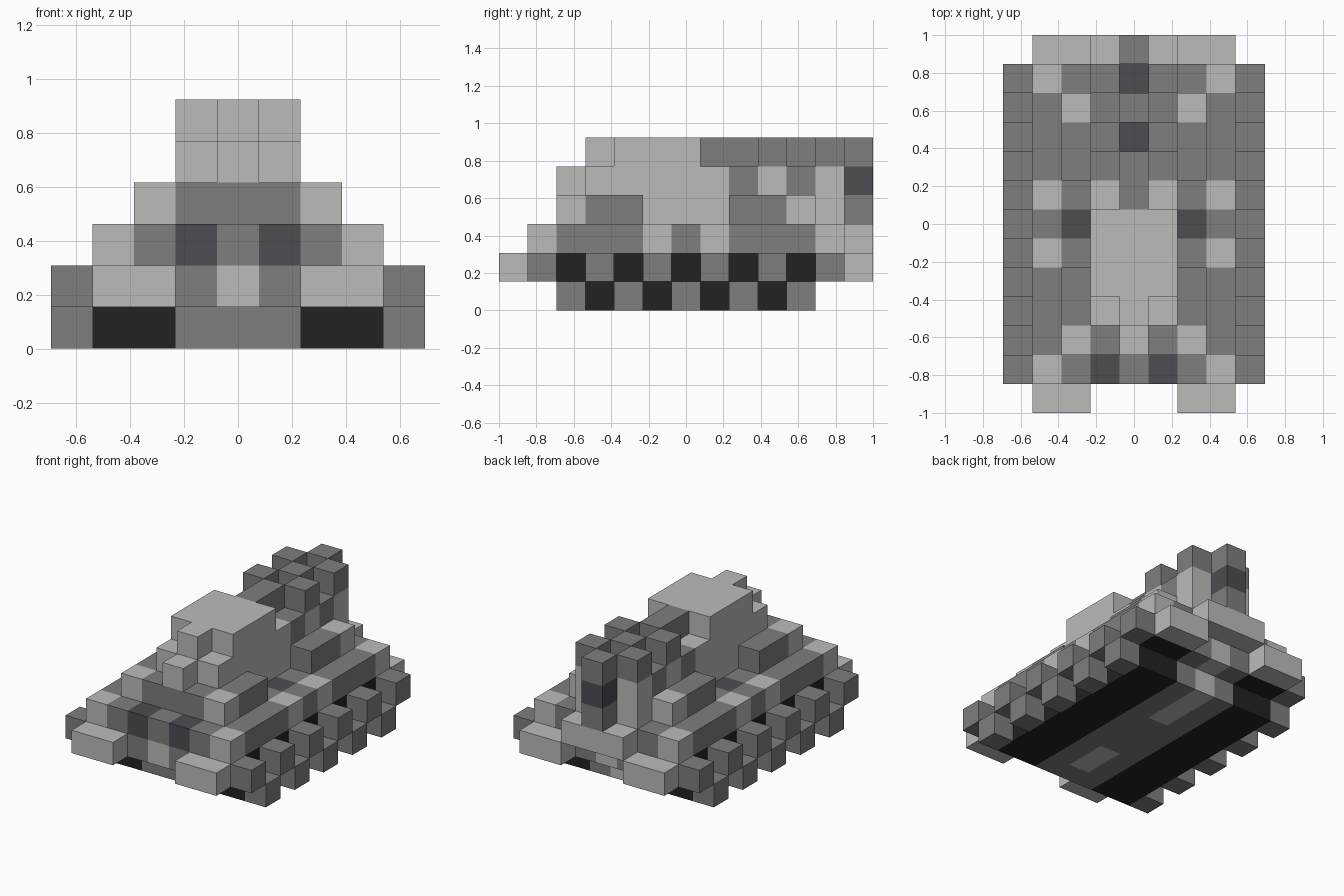
import bpy
import bmesh
from mathutils import Vector

default_cube = bpy.data.objects.get("Cube")
if default_cube:
    bpy.data.objects.remove(default_cube, do_unlink=True)

UNIT = 2 / 13  # edge of one block

COLOURS = {
    "light_grey": (0.50, 0.50, 0.485),
    "mid_grey": (0.21, 0.21, 0.21),
    "dark_slate": (0.075, 0.072, 0.083),
    "tread_black": (0.016, 0.016, 0.016),
}
NAMES = list(COLOURS)
LIGHT, GREY, DARK, BLACK = range(len(NAMES))


def make_material(name, rgb):
    mat = bpy.data.materials.new(name)
    mat.use_nodes = True
    mat.diffuse_color = (*rgb, 1)
    shader = next(n for n in mat.node_tree.nodes if n.type == "BSDF_PRINCIPLED")
    shader.inputs["Base Color"].default_value = (*rgb, 1)
    shader.inputs["Roughness"].default_value = 0.9
    return mat


materials = [make_material(n, c) for n, c in COLOURS.items()]
blocks = {}  # (x, y, level) -> (part, colour)


def span(value):
    """A single index or an inclusive pair of indices."""
    first, last = value if isinstance(value, tuple) else (value, value)
    return range(first, last + 1)


def fill(part, colour, x, y, level):
    """Fill a run of blocks and its mirror image across x."""
    for i in span(x):
        for j in span(y):
            for k in span(level):
                blocks[i, j, k] = blocks[-i, j, k] = (part, colour)


# Belly between the treads, with light panels
fill("belly", GREY, (0, 1), (-4, 4), 0)
fill("belly", GREY, (0, 1), (-5, 5), 1)
fill("belly", LIGHT, 0, (-3, -2), 0)
fill("belly", LIGHT, 0, (2, 4), 0)
for end in (-5, 5):
    fill("belly", LIGHT, 0, end, 1)

# Treads with staggered outer lugs
fill("treads", BLACK, (2, 3), (-4, 4), 0)
fill("treads", BLACK, (2, 3), (-5, 5), 1)
for j in range(-5, 6):
    fill("tread_lugs", GREY, 4, j, j % 2)

# Bumpers at both ends
for end in (-6, 6):
    fill("bumpers", LIGHT, (2, 3), end, 1)

# Main deck with light side markers, headlights and hatches
fill("deck", GREY, (0, 3), (-5, 5), 2)
for j in (-5, -1, 1, 5):
    fill("deck", LIGHT, 3, j, 2)
fill("headlights", DARK, 1, -5, 2)
fill("hatches", DARK, 2, 0, 2)
fill("rear_shelf", LIGHT, (0, 1), 6, 2)

# Upper hull, notched beside the cabin
fill("upper_hull", GREY, (0, 1), (-4, 5), 3)
for y_run in ((-4, -2), (2, 4)):
    fill("upper_hull", GREY, 2, y_run, 3)
for end in (-4, 4):
    fill("upper_hull", LIGHT, 2, end, 3)

# Cabin
fill("cabin", LIGHT, 1, (-1, 1), 3)
fill("cabin", LIGHT, (0, 1), (-3, 1), 4)
fill("cabin", LIGHT, 0, -4, 4)
fill("cabin", LIGHT, (0, 1), (-2, 0), 5)
fill("cabin", LIGHT, 0, -3, 5)

# Engine housing behind the cabin, with dark vents along the middle
fill("engine", GREY, (0, 1), (2, 4), 4)
for j in (3, 5):
    fill("engine", LIGHT, 1, j, 4)
    fill("vents", DARK, 0, j, 4)
    fill("engine_caps", GREY, 1, j, 5)
fill("engine", LIGHT, 1, 5, 3)
fill("spine", GREY, 0, (1, 2), 5)
fill("spine", GREY, 0, 4, 5)

# Rear mast with a dark band
fill("mast", GREY, 0, 6, (3, 5))
fill("mast", DARK, 0, 6, 4)


def build(part):
    """Make one mesh from the exposed faces of a part's blocks."""
    bm = bmesh.new()
    for cell, (owner, colour) in blocks.items():
        if owner != part:
            continue
        centre = Vector(cell) + Vector((0, 0, 0.5))
        for axis in range(3):
            for sign in (-1, 1):
                near = list(cell)
                near[axis] += sign
                if tuple(near) in blocks:
                    continue
                normal, u, v = Vector(), Vector(), Vector()
                normal[axis] = sign / 2
                u[(axis + 1) % 3] = sign / 2
                v[(axis + 2) % 3] = 0.5
                mid = centre + normal
                corners = (mid - u - v, mid + u - v, mid + u + v, mid - u + v)
                face = bm.faces.new([bm.verts.new(c * UNIT) for c in corners])
                face.material_index = colour
    bmesh.ops.remove_doubles(bm, verts=bm.verts[:], dist=0.001)
    mesh = bpy.data.meshes.new(part)
    bm.to_mesh(mesh)
    bm.free()
    for mat in materials:
        mesh.materials.append(mat)
    bpy.context.collection.objects.link(bpy.data.objects.new(part, mesh))


for part_name in sorted({owner for owner, _ in blocks.values()}):
    build(part_name)
